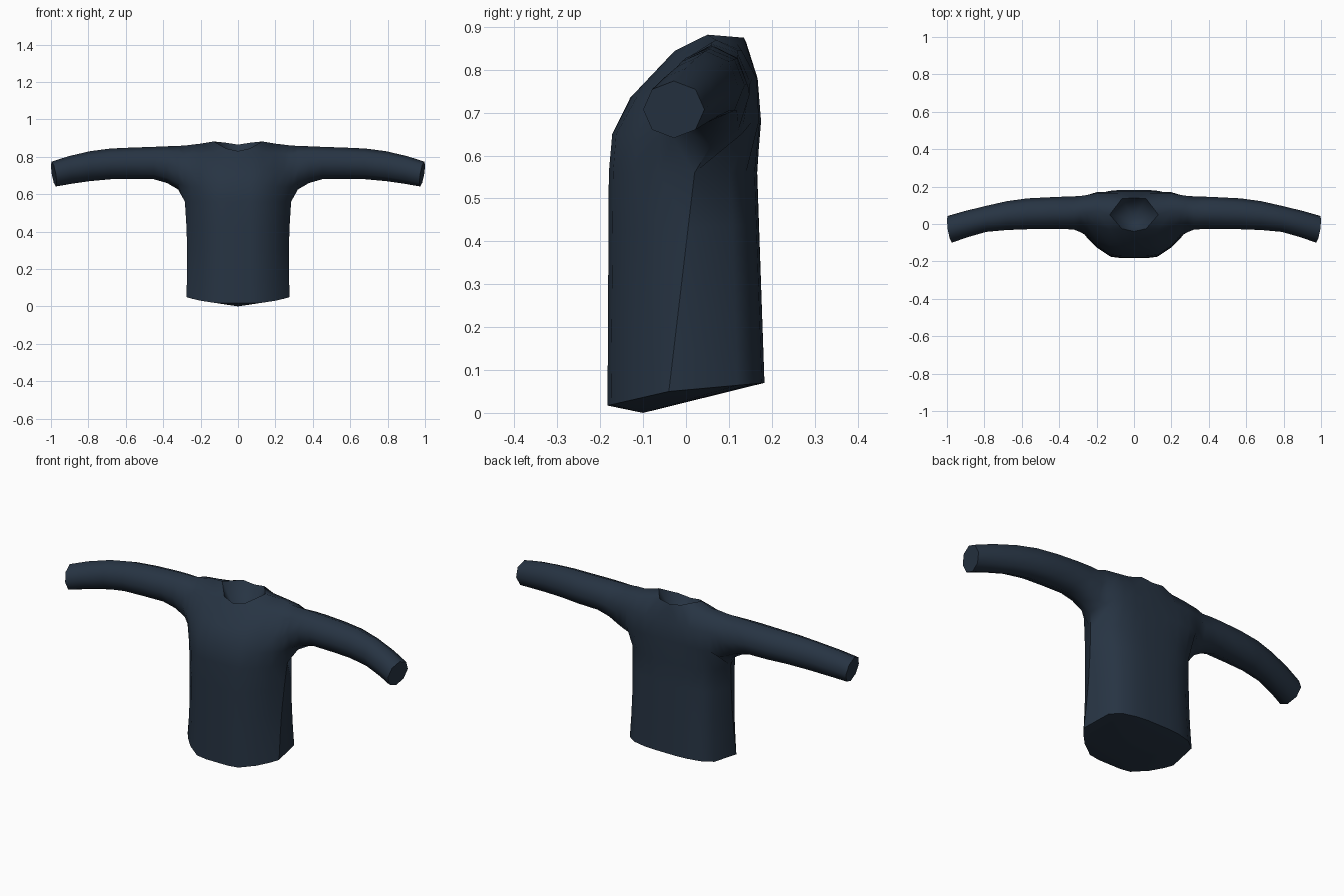
import bpy, bmesh
from math import cos, sin, pi, radians
from mathutils import Matrix, Vector

if "Cube" in bpy.data.objects:
    bpy.data.objects.remove(bpy.data.objects["Cube"], do_unlink=True)

# One cloth colour
cloth = bpy.data.materials.new("dark_navy_cloth")
cloth.use_nodes = True
navy = (0.02, 0.034, 0.056, 1)
cloth.diffuse_color = navy
shader = cloth.node_tree.nodes["Principled BSDF"]
shader.inputs["Base Color"].default_value = navy
shader.inputs["Roughness"].default_value = 0.9

bm = bmesh.new()


def add_point(x, y, z):
    return bm.verts.new((x, y, z))


def add_face(*points):
    """Make a face, skipping gaps and repeated corners."""
    corners = []
    for point in points:
        if point is not None and point not in corners:
            corners.append(point)
    if len(corners) > 2:
        return bm.faces.new(corners)


def bridge(first, second, closed=False):
    """Join two rows of points with quads."""
    count = len(first)
    for i in range(count if closed else count - 1):
        j = (i + 1) % count
        add_face(first[i], first[j], second[j], second[i])


def fan(row, tip):
    for a, b in zip(row, row[1:]):
        add_face(a, b, tip)


# Yoke: arcs (y, z) running from the chest over the shoulder to the back
arcs = {
    0.0: [(-.18, .56), (-.172, .65), (-.13, .735), (-.04, .83), None,
          (.14, .865), (.167, .77), (.174, .68), (.166, .56)],
    .065: [(-.18, .56), (-.172, .65), (-.125, .74), (-.025, .845), None,
           (.135, .875), (.167, .78), (.175, .68), (.165, .56)],
    .13: [(-.17, .56), (-.163, .65), (-.11, .745), (-.03, .825), (.05, .882),
          (.12, .86), (.165, .78), (.172, .68), (.16, .56)],
    .2: [(-.12, .56), (-.115, .64), (-.085, .73), (-.01, .82), (.07, .87),
         (.13, .845), (.165, .78), (.17, .68), (.14, .56)],
    .25: [(-.065, .56), (-.065, .64), (-.055, .72), (0, .815), (.06, .864),
          (.12, .845), (.155, .78), (.155, .68), (.105, .56)],
    .284: [(.02, .56), (-.03, .64), (-.045, .71), (0, .81), (.06, .86),
           (.12, .84), (.15, .77), (.13, .65)],
}
columns = [[p and add_point(x, *p) for p in arc] for x, arc in arcs.items()]
armhole = columns[-1]
columns[-1] = armhole + armhole[:1]
for left, right in zip(columns, columns[1:]):
    bridge(left, right)

# Sleeve: eight-sided rings given by front, back, bottom and top limits
sleeve = [
    (.32, -.03, .148, .625, .858), (.38, -.026, .146, .66, .856),
    (.45, -.026, .143, .68, .853), (.57, -.028, .137, .68, .849),
    (.68, -.032, .122, .68, .844), (.79, -.042, .097, .67, .83),
    (.9, -.072, .069, .655, .803), (.985, -.1, .043, .641, .774),
]
previous = armhole
for n, (x, front, back, low, high) in enumerate(sleeve):
    tilt = .011 * max(0, n - 5) / 2
    ring = []
    for k in range(8):
        a = k * pi / 4
        ring.append(add_point(
            x - tilt * (cos(a) + sin(a)),
            (front + back) / 2 - sin(a) * (back - front) / 2,
            (low + high) / 2 - cos(a) * (high - low) / 2))
    bridge(previous, ring, closed=True)
    previous = ring
add_face(*previous)

# Torso: half ring round the body, blended down from the yoke to the hem
upper = [c[0] for c in columns] + [c[8] for c in columns[-2::-1]]
hem_plan = [(0, -.183), (.065, -.183), (.125, -.175), (.2, -.125),
            (.25, -.075), (.276, -.04),
            (.255, .12), (.2, .16), (.13, .177), (.065, .183), (0, .183)]


def hem_height(y):
    return .05 + (y + .04) * (.23 if y < -.04 else .09)


hem = [Vector((x, y, hem_height(y))) for x, y in hem_plan]
top_row = upper
for t in (.25, .5, .75, 1):
    row = []
    for start, end in zip(upper, hem):
        p = start.co.lerp(end, t)
        p.x *= 1 - .03 * sin(pi * t)
        row.append(add_point(*p))
    bridge(top_row, row)
    # Crease down the side seam
    bm.edges.get((top_row[5], row[5])).smooth = False
    top_row = row

# Sagging underside and sunken neck opening
fan(top_row, add_point(0, -.1, 0))
neck_rim = [columns[0][3], columns[1][3], columns[2][4],
            columns[1][5], columns[0][5]]
fan(neck_rim, add_point(0, .03, .69))
for row in (top_row, neck_rim):
    for a, b in zip(row, row[1:]):
        bm.edges.get((a, b)).smooth = False

# Mirror the left half to the right
bmesh.ops.mirror(bm, geom=bm.verts[:] + bm.edges[:] + bm.faces[:],
                 matrix=Matrix.Identity(4), merge_dist=.0001, axis='X')
bmesh.ops.remove_doubles(bm, verts=bm.verts[:], dist=.0001)
bmesh.ops.recalc_face_normals(bm, faces=bm.faces[:])

mesh = bpy.data.meshes.new("sweater")
bm.to_mesh(mesh)
bm.free()
mesh.materials.append(cloth)
sweater = bpy.data.objects.new("sweater", mesh)
bpy.context.collection.objects.link(sweater)
bpy.ops.object.select_all(action='DESELECT')
sweater.select_set(True)
bpy.context.view_layer.objects.active = sweater
bpy.ops.object.shade_smooth_by_angle(angle=radians(60))
